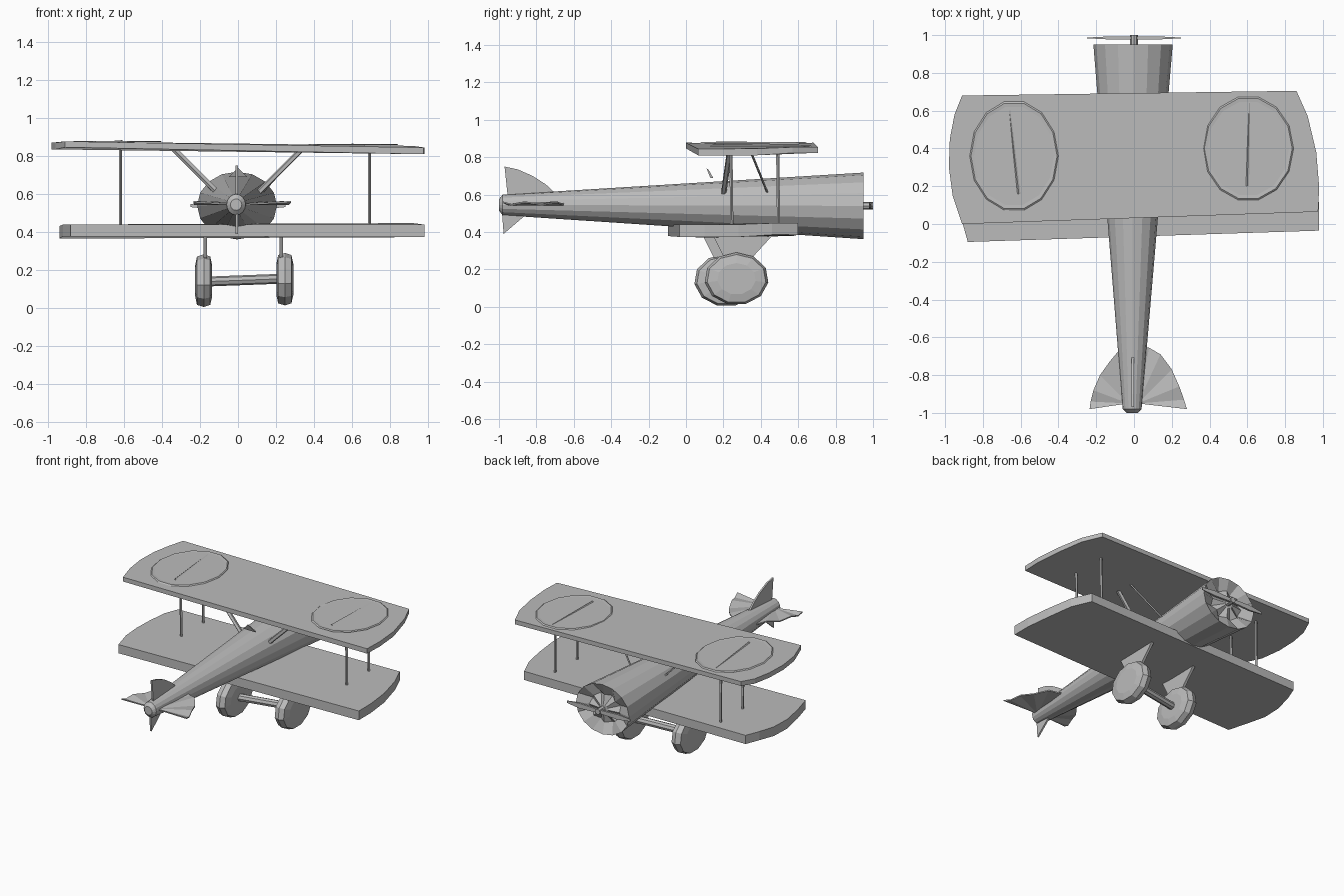
import bpy, bmesh
from math import sin, cos, pi
from mathutils import Vector

cube = bpy.data.objects.get("Cube")
if cube:
    bpy.data.objects.remove(cube)

grey = bpy.data.materials.new("plain_grey")
grey.use_nodes = True
GREY = (0.5, 0.5, 0.5, 1)
grey.diffuse_color = GREY
grey.node_tree.nodes["Principled BSDF"].inputs["Base Color"].default_value = GREY


def loft(name, rings, cap=True):
    """Skin a list of equal point rings, closing both ends."""
    bm = bmesh.new()
    rows = [[bm.verts.new(p) for p in ring] for ring in rings]
    n = len(rows[0])
    for a, b in zip(rows, rows[1:]):
        for i in range(n):
            j = (i + 1) % n
            bm.faces.new((a[i], a[j], b[j], b[i]))
    if cap:
        bm.faces.new(rows[0])
        bm.faces.new(rows[-1])
    bmesh.ops.recalc_face_normals(bm, faces=bm.faces)
    mesh = bpy.data.meshes.new(name)
    bm.to_mesh(mesh)
    bm.free()
    mesh.materials.append(grey)
    obj = bpy.data.objects.new(name, mesh)
    bpy.context.collection.objects.link(obj)
    return obj


def rod(name, a, b, r, sides=5):
    """Thin straight bar between two points."""
    a, b = Vector(a), Vector(b)
    turn = (b - a).to_track_quat('Z', 'Y')
    ring = [turn @ Vector((r * cos(2 * pi * i / sides), r * sin(2 * pi * i / sides), 0))
            for i in range(sides)]
    return loft(name, [[p + v for v in ring] for p in (a, b)])


def upright_plate(name, outline, x_low, x_high):
    """Plate drawn in the y-z plane."""
    return loft(name, [[(x, y, z) for y, z in outline] for x in (x_low, x_high)])


def oval(cx, cz, rx, rz, y, sides=16):
    return [(cx + rx * cos(2 * pi * i / sides), y, cz + rz * sin(2 * pi * i / sides))
            for i in range(sides)]


# Tapered fuselage with a pleated, slightly hollow nose
nose_pleats = oval(-0.005, 0.54, 0.12, 0.10, 0.93)
nose_pleats = [(x, y - 0.03 * (i % 2), z) for i, (x, y, z) in enumerate(nose_pleats)]
loft("fuselage", [
    oval(-0.01, 0.545, 0.03, 0.03, -1.0),
    oval(-0.01, 0.545, 0.05, 0.055, -0.98),
    oval(-0.005, 0.54, 0.21, 0.178, 0.95),
    nose_pleats,
    oval(-0.005, 0.54, 0.035, 0.03, 0.94)])


# Wings: rounded tips, slight yaw and roll
def wing(name, outline, z_low, z_high, roll):
    low = [(x, y, z_low - roll * x - (0.012 if abs(x) > 0.92 else 0)) for x, y in outline]
    high = [(x, y, z_high - roll * x - (0.008 if abs(x) > 0.92 else 0)) for x, y in outline]
    loft(name, [low, high])


wing("upper_wing", [
    (-0.91, 0.68), (-0.95, 0.58), (-0.975, 0.45), (-0.98, 0.3), (-0.96, 0.15), (-0.91, 0.0),
    (0.975, 0.065), (0.98, 0.2), (0.965, 0.38), (0.92, 0.57), (0.86, 0.705)],
    0.835, 0.866, 0.013)
wing("lower_wing", [
    (-0.87, 0.57), (-0.91, 0.47), (-0.935, 0.34), (-0.94, 0.2), (-0.92, 0.05), (-0.88, -0.095),
    (0.98, -0.035), (0.98, 0.1), (0.96, 0.28), (0.92, 0.46), (0.86, 0.6)],
    0.382, 0.444, -0.004)


# Oval badges on the upper wing, each with a creased centre line
def badge(name, cx, cy, rx, ry, lean):
    def ring(scale, lift):
        return [(cx + scale * rx * cos(a), cy + scale * ry * sin(a),
                 0.866 - 0.013 * cx + lift)
                for a in (2 * pi * i / 14 for i in range(14))]
    loft(name, [ring(1, 0), ring(0.97, 0.006), ring(0.9, 0.004)])
    z = 0.872 - 0.013 * cx
    loft(name + "_crease", [
        [(cx - lean, cy + 0.24, z - 0.004), (cx - lean + 0.01, cy + 0.24, z - 0.004),
         (cx - lean, cy + 0.24, z)],
        [(cx + lean - 0.01, cy - 0.2, z - 0.004), (cx + lean + 0.012, cy - 0.2, z - 0.004),
         (cx + lean, cy - 0.2, z + 0.004)]])


badge("left_view_badge".replace("left_view", "right_wing"), -0.635, 0.36, 0.235, 0.295, 0.025)
badge("left_wing_badge", 0.605, 0.4, 0.24, 0.28, -0.005)

# Struts between the wings
for side, x in (("right", -0.62), ("left", 0.69)):
    for place, y in (("rear", 0.24), ("front", 0.49)):
        rod(f"{side}_{place}_strut", (x, y + 0.005, 0.43), (x, y, 0.85), 0.009)

# Slanted struts from the fuselage to the upper wing
for side, s in (("right", -1), ("left", 1)):
    rod(f"{side}_rear_brace", (s * 0.1, 0.2, 0.6), (s * 0.345, 0.235, 0.845), 0.015)
    rod(f"{side}_front_brace", (s * 0.12, 0.44, 0.6), (s * 0.34, 0.34, 0.845), 0.006)

# Small windscreen
loft("windscreen", [
    [(-0.05, 0.13, 0.69), (0.05, 0.13, 0.69), (0, 0.11, 0.74)],
    [(-0.04, 0.145, 0.69), (0.04, 0.145, 0.69), (0, 0.12, 0.735)]])

# Undercarriage: faceted wheels, flared legs and axle
for side, x, y, z in (("right", -0.18, 0.215, 0.142), ("left", 0.247, 0.27, 0.15)):
    def tread(scale, dx):
        return [(x + dx, y + scale * 0.172 * cos(a), z + scale * 0.141 * sin(a))
                for a in (2 * pi * i / 11 + pi / 2 for i in range(11))]
    loft(f"{side}_wheel", [tread(0.6, -0.045), tread(0.92, -0.036), tread(1, 0),
                           tread(0.92, 0.034), tread(0.6, 0.044)])
    legx = x + (0.008 if x < 0 else -0.02)
    upright_plate(f"{side}_wheel_leg", [(y - 0.13, 0.39), (y + 0.2, 0.39), (y + 0.09, 0.27),
                                        (y + 0.02, 0.15), (y - 0.07, 0.27)],
                  legx - 0.009, legx + 0.009)
rod("axle", (-0.17, 0.215, 0.14), (0.23, 0.27, 0.155), 0.026, 8)


# Pleated tailplane fans
def tailplane(name, rim, root):
    points = [root] + rim
    def layer(dz):
        return [(x, y, 0.552 + dz + (0.008 if i % 2 else -0.006))
                for i, (x, y) in enumerate(points)]
    obj = loft(name, [layer(-0.004), layer(0.004)], cap=False)
    bm = bmesh.new()
    bm.from_mesh(obj.data)
    bm.verts.ensure_lookup_table()
    n = len(points)
    for base in (0, n):
        for i in range(1, n - 1):
            bm.faces.new([bm.verts[base + k] for k in (0, i, i + 1)])
    bmesh.ops.recalc_face_normals(bm, faces=bm.faces)
    bm.to_mesh(obj.data)
    bm.free()


tailplane("left_tailplane", [(0.03, -0.65), (0.08, -0.655), (0.14, -0.69), (0.2, -0.77),
                             (0.24, -0.86), (0.265, -0.93), (0.28, -0.98)], (0.02, -0.95))
tailplane("right_tailplane", [(-0.04, -0.66), (-0.08, -0.67), (-0.13, -0.73), (-0.18, -0.8),
                              (-0.215, -0.88), (-0.23, -0.94), (-0.235, -0.98)], (-0.03, -0.95))

# Upper and lower fins
upright_plate("tail_fin", [(-0.97, 0.75), (-0.9, 0.735), (-0.82, 0.7), (-0.75, 0.655),
                           (-0.69, 0.6), (-0.69, 0.56), (-0.95, 0.56)], -0.013, -0.001)
upright_plate("lower_fin", [(-0.975, 0.39), (-0.87, 0.48), (-0.87, 0.52), (-0.985, 0.52)],
              -0.013, -0.001)

# Propeller with shaft and two tapered blades
rod("propeller_shaft", (0, 0.91, 0.54), (0, 1.0, 0.54), 0.02, 8)
for side, s in (("right", -1), ("left", 1)):
    loft(f"{side}_propeller_blade", [
        [(s * x, 0.985 - d, 0.54 - h), (s * x, 0.985 + d, 0.54 - h),
         (s * x, 0.985 + d, 0.54 + h), (s * x, 0.985 - d, 0.54 + h)]
        for x, d, h in ((0.0, 0.007, 0.012), (0.15, 0.007, 0.018), (0.25, 0.002, 0.008))])
